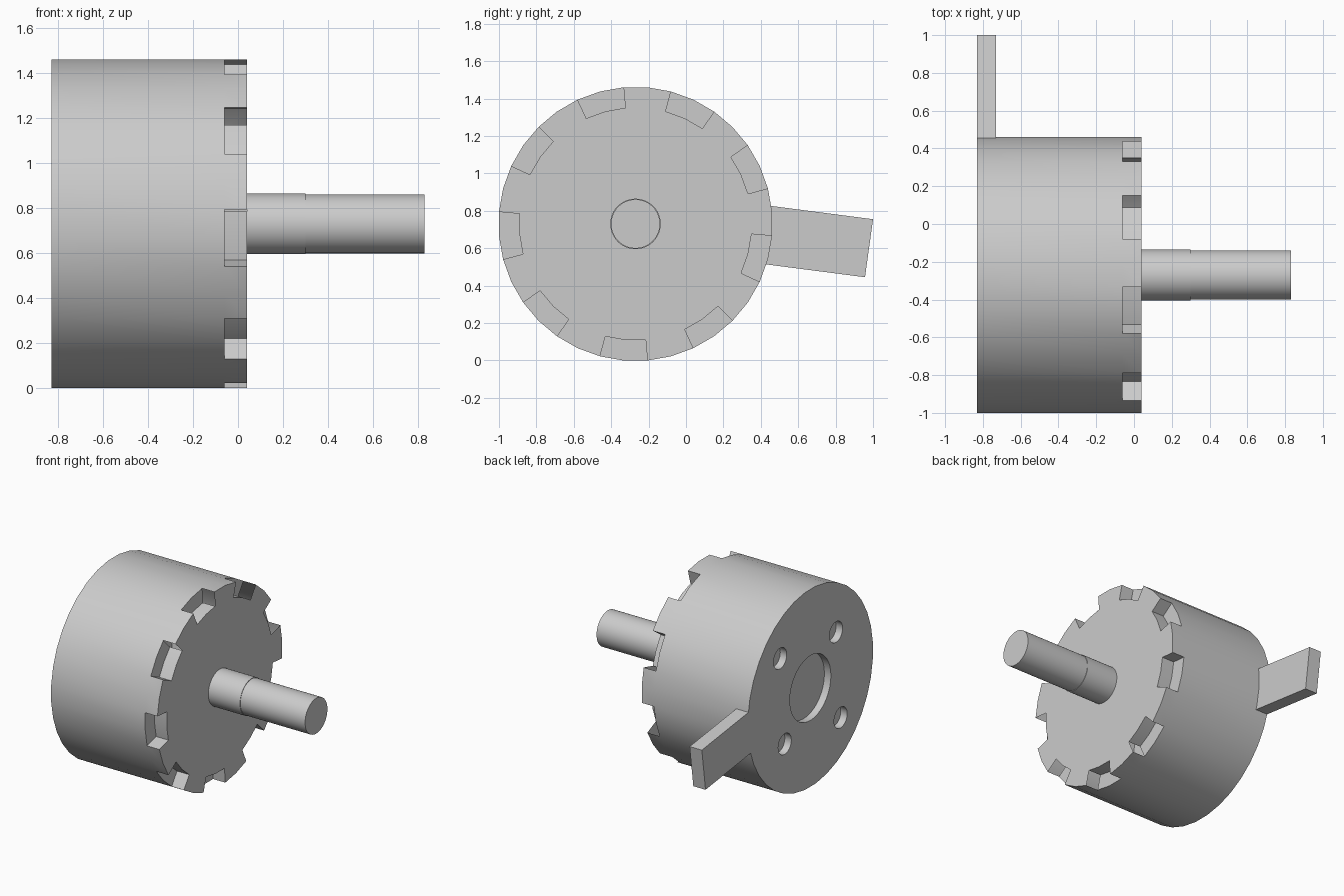
import bpy, bmesh, math
from mathutils import Vector, Matrix

if "Cube" in bpy.data.objects:
    bpy.data.objects.remove(bpy.data.objects["Cube"], do_unlink=True)

AXIS_Y, AXIS_Z = -0.27, 0.73
BACK, LEDGE, FRONT = -0.83, -0.06, 0.04
OUTER, INNER = 0.733, 0.623
SIDES = 36

grey = bpy.data.materials.new("light_grey")
grey.use_nodes = True
colour = (0.6, 0.6, 0.6, 1)
grey.diffuse_color = colour
grey.node_tree.nodes["Principled BSDF"].inputs["Base Color"].default_value = colour


def polar(x, radius, degrees):
    a = math.radians(degrees)
    return Vector((x, AXIS_Y + radius * math.cos(a), AXIS_Z + radius * math.sin(a)))


def finish(bm, name, smooth=True):
    bmesh.ops.remove_doubles(bm, verts=bm.verts, dist=1e-5)
    bmesh.ops.recalc_face_normals(bm, faces=bm.faces)
    mesh = bpy.data.meshes.new(name)
    bm.to_mesh(mesh)
    bm.free()
    mesh.materials.append(grey)
    obj = bpy.data.objects.new(name, mesh)
    bpy.context.collection.objects.link(obj)
    if smooth:
        shade(obj)
    return obj


def shade(obj):
    bpy.ops.object.select_all(action='DESELECT')
    obj.select_set(True)
    bpy.context.view_layer.objects.active = obj
    bpy.ops.object.shade_smooth_by_angle(angle=math.radians(30))


def add_cylinder(bm, x0, x1, y, z, radius, sides):
    place = Matrix.Translation(((x0 + x1) / 2, y, z)) @ Matrix.Rotation(math.pi / 2, 4, 'Y')
    bmesh.ops.create_cone(bm, cap_ends=True, segments=sides, radius1=radius,
                          radius2=radius, depth=x1 - x0, matrix=place)


# Drum with nine notches round the front rim
bm = bmesh.new()


def face(*points):
    bm.faces.new([bm.verts.new(p) for p in points])


for i in range(SIDES):
    a, b = 10 * i - 5, 10 * i + 5
    notched = i % 4 >= 2
    face(polar(BACK, OUTER, a), polar(BACK, OUTER, b),
         polar(LEDGE, OUTER, b), polar(LEDGE, OUTER, a))
    wall = INNER if notched else OUTER
    face(polar(LEDGE, wall, a), polar(LEDGE, wall, b),
         polar(FRONT, wall, b), polar(FRONT, wall, a))
    shelf = LEDGE if notched else FRONT
    face(polar(shelf, INNER, a), polar(shelf, INNER, b),
         polar(shelf, OUTER, b), polar(shelf, OUTER, a))
    if i % 2 == 0:  # notch side walls
        edge = a if i % 4 == 0 else b + 10
        face(polar(LEDGE, INNER, edge), polar(LEDGE, OUTER, edge),
             polar(FRONT, OUTER, edge), polar(FRONT, INNER, edge))
face(*[polar(FRONT, INNER, 10 * i - 5) for i in range(SIDES)])
face(*[polar(BACK, OUTER, 10 * i - 5) for i in range(SIDES)])
drum = finish(bm, "drum", smooth=False)

# Bearing recess and four mounting holes in the back face
bm = bmesh.new()
floor = BACK + 0.053
add_cylinder(bm, BACK - 0.1, floor, AXIS_Y, AXIS_Z, 0.24, 36)
for k in range(4):
    p = polar(0, 0.5 if k % 2 == 0 else 0.424, 45 + 90 * k)
    add_cylinder(bm, BACK - 0.1, floor, p.y, p.z, 0.077, 24)
cutter = finish(bm, "hole_cutter", smooth=False)
cutter.hide_render = True
cut = drum.modifiers.new("holes", 'BOOLEAN')
cut.operation = 'DIFFERENCE'
cut.solver = 'EXACT'
cut.object = cutter
bpy.ops.object.select_all(action='DESELECT')
drum.select_set(True)
bpy.context.view_layer.objects.active = drum
bpy.ops.object.modifier_apply(modifier=cut.name)
bpy.data.objects.remove(cutter, do_unlink=True)
shade(drum)

# Stepped shaft
for name, x0, x1, radius in (("shaft_collar", FRONT, 0.30, 0.135),
                             ("shaft", 0.29, 0.83, 0.131)):
    bm = bmesh.new()
    add_cylinder(bm, x0, x1, AXIS_Y, AXIS_Z, radius, 48)
    finish(bm, name)

# Flat cable tab sticking out of the rear rim
bm = bmesh.new()
outline = [(0.44, 0.828), (1.0, 0.755), (0.957, 0.445), (0.41, 0.516)]
tab = bm.faces.new([bm.verts.new((BACK, y, z)) for y, z in outline])
out = bmesh.ops.extrude_face_region(bm, geom=[tab])
bmesh.ops.translate(bm, vec=(0.1, 0, 0),
                    verts=[v for v in out["geom"] if isinstance(v, bmesh.types.BMVert)])
finish(bm, "cable_tab", smooth=False)
